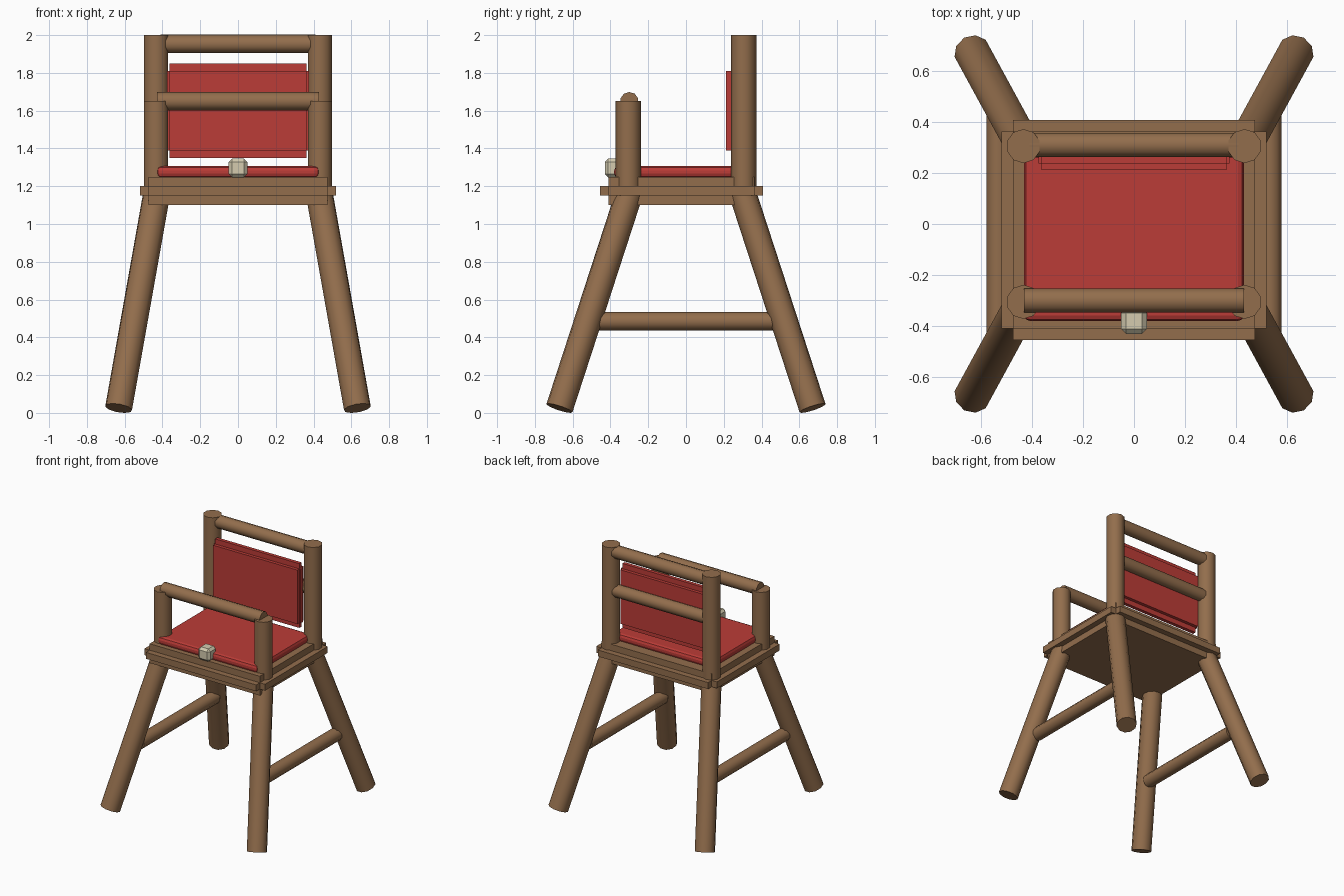
import bpy
from mathutils import Vector

cube = bpy.data.objects.get("Cube")
if cube:
    bpy.data.objects.remove(cube, do_unlink=True)


def material(name, rgb):
    mat = bpy.data.materials.new(name)
    mat.use_nodes = True
    mat.diffuse_color = (*rgb, 1)
    mat.node_tree.nodes["Principled BSDF"].inputs["Base Color"].default_value = (*rgb, 1)
    return mat


WOOD = material("brown wood", (0.29, 0.155, 0.073))
RED = material("red fabric", (0.50, 0.045, 0.038))
CREAM = material("cream plastic", (0.66, 0.60, 0.43))


def rod(name, start, end, radius, sides=10):
    """Smooth-sided wooden rod between two points."""
    start, end = Vector(start), Vector(end)
    axis = end - start
    bpy.ops.mesh.primitive_cylinder_add(vertices=sides, radius=radius, depth=axis.length,
                                        location=(start + end) / 2)
    obj = bpy.context.object
    obj.name = name
    obj.rotation_euler = axis.to_track_quat('Z', 'Y').to_euler()
    obj.data.materials.append(WOOD)
    bpy.ops.object.shade_smooth_by_angle(angle=0.9)
    return obj


def block(name, low, high, mat, bevel=0, segments=1):
    """Box given by its two opposite corners, with optional softened edges."""
    low, high = Vector(low), Vector(high)
    bpy.ops.mesh.primitive_cube_add(size=1, location=(low + high) / 2)
    obj = bpy.context.object
    obj.name = name
    obj.scale = high - low
    bpy.ops.object.transform_apply(location=False, rotation=False, scale=True)
    obj.data.materials.append(mat)
    if bevel:
        mod = obj.modifiers.new("soft edges", 'BEVEL')
        mod.width = bevel
        mod.segments = segments
    return obj


def stepped_block(name, low, high, steps, mat):
    """Box with notched edges: three boxes, each full length along one axis only."""
    for axis, label in enumerate(("width", "depth", "height")):
        inset = Vector(steps)
        inset[axis] = 0
        block(f"{name}_{label}", Vector(low) + inset, Vector(high) - inset, mat)


# Legs, posts and side stretchers
for sx, side in ((1, "left"), (-1, "right")):
    for sy, end, top in ((-1, "front", 1.65), (1, "back", 2.0)):
        rod(f"{end}_{side}_leg", (sx * 0.632, sy * 0.67, 0.025),
            (sx * 0.427, sy * 0.294, 1.18), 0.073)
        rod(f"{end}_{side}_post", (sx * 0.433, sy * 0.305, 1.15),
            (sx * 0.433, sy * 0.305, top), 0.067)
    rod(f"{side}_stretcher", (sx * 0.53, -0.47, 0.485), (sx * 0.53, 0.47, 0.485), 0.05)

# Cross bars
for name, half, y, z in (("front_bar", 0.43, -0.3, 1.65),
                         ("back_middle_bar", 0.43, 0.307, 1.65),
                         ("back_top_bar", 0.41, 0.31, 1.953)):
    rod(name, (-half, y, z), (half, y, z), 0.049)

# Seat board with stepped rim
stepped_block("seat_board", (-0.52, -0.455, 1.1), (0.52, 0.407, 1.25),
              (0.045, 0.045, 0.05), WOOD)

# Cushions
block("seat_cushion", (-0.43, -0.38, 1.245), (0.43, 0.29, 1.306), RED, 0.022, 2)
stepped_block("back_cushion", (-0.375, 0.212, 1.35), (0.375, 0.29, 1.85),
              (0.012, 0.025, 0.04), RED)

# Buckle
block("buckle", (-0.05, -0.43, 1.247), (0.05, -0.33, 1.346), CREAM, 0.018)
